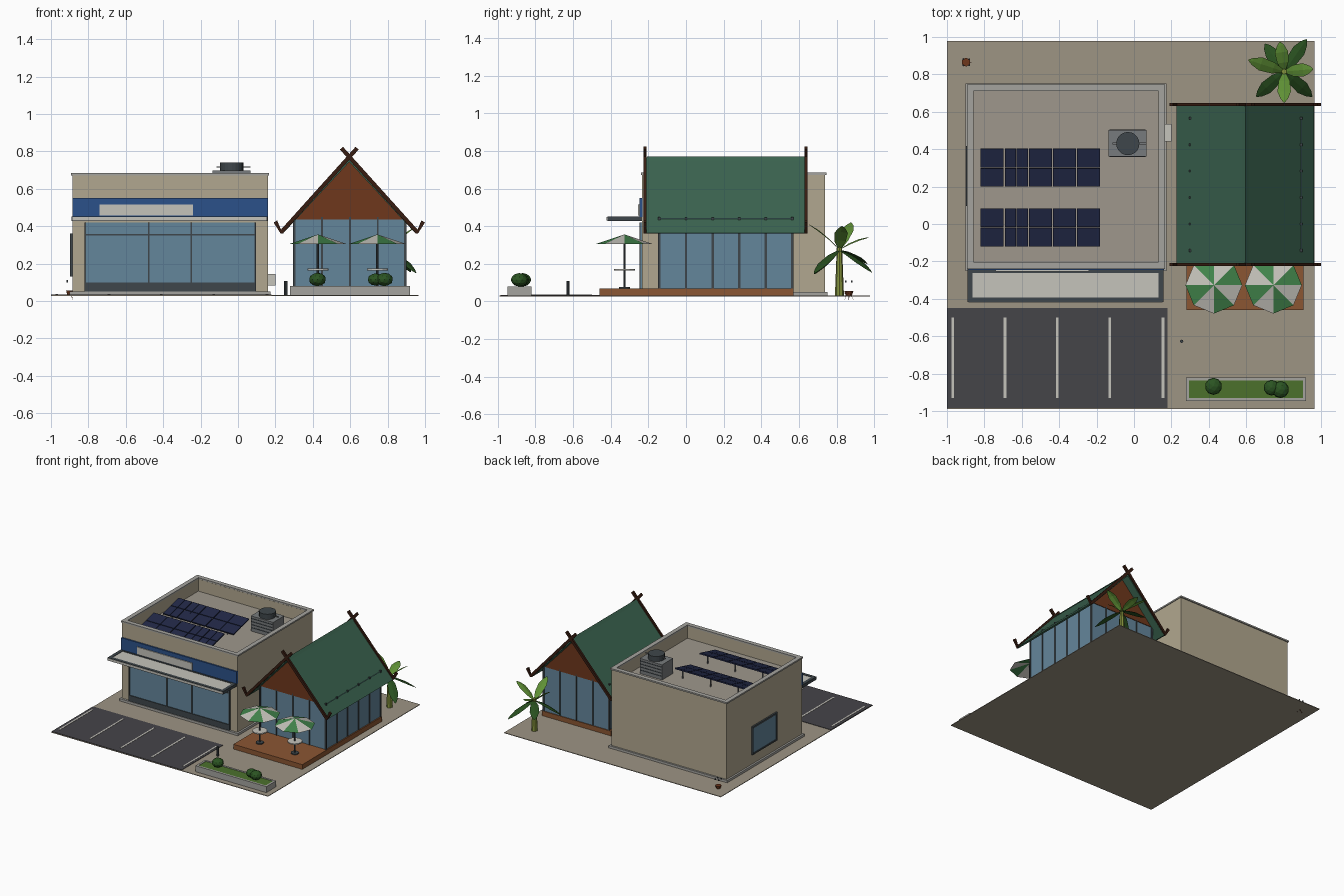
import bpy, bmesh, math
from mathutils import Vector, Matrix

if "Cube" in bpy.data.objects:
    bpy.data.objects.remove(bpy.data.objects["Cube"])

def mat(name, hexcode):
    c = [int(hexcode[i:i + 2], 16) / 255 for i in (0, 2, 4)]
    m = bpy.data.materials.new(name)
    m.diffuse_color = [v ** 2.2 for v in c] + [1]
    m.use_nodes = True
    m.node_tree.nodes["Principled BSDF"].inputs["Base Color"].default_value = m.diffuse_color
    return m

M = {k: mat(k, h) for k, h in dict(
    beige="b0a68e", pave="9c9383", asphalt="47464a", white="c4c2ba", trim="a3a29d", dark="41484c",
    glass="64859a", blue="2f5288", panel="262c48", roofgreen="3d6350", timber="6e3a22", beam="3a2218",
    deck="8a5736", grass="4d7030", bush="2f5527", leaf="5f8f38", leafdark="2c5024", trunk="84913f",
    canopygreen="43824c", roofgrey="9d968b", metal="777a7c").items()}

def build(name, bm, *mats):
    bmesh.ops.recalc_face_normals(bm, faces=bm.faces)
    me = bpy.data.meshes.new(name)
    bm.to_mesh(me)
    bm.free()
    for m in mats:
        me.materials.append(M[m])
    ob = bpy.data.objects.new(name, me)
    bpy.context.collection.objects.link(ob)
    return ob

def boxes(name, m, *items):
    """Each item is x0, x1, y0, y1, z0, z1."""
    bm = bmesh.new()
    for x0, x1, y0, y1, z0, z1 in items:
        T = Matrix.Translation(((x0 + x1) / 2, (y0 + y1) / 2, (z0 + z1) / 2))
        bmesh.ops.create_cube(bm, size=1, matrix=T @ Matrix.Diagonal((x1 - x0, y1 - y0, z1 - z0, 1)))
    return build(name, bm, m)

def frame(name, m, x0, x1, y0, y1, z0, z1, t):
    return boxes(name, m, (x0, x1, y0, y0 + t, z0, z1), (x0, x1, y1 - t, y1, z0, z1),
                 (x0, x0 + t, y0 + t, y1 - t, z0, z1), (x1 - t, x1, y0 + t, y1 - t, z0, z1))

def cone(name, m, x, y, z0, z1, r0, r1, n=12):
    bm = bmesh.new()
    bmesh.ops.create_cone(bm, cap_ends=True, segments=n, radius1=r0, radius2=r1, depth=z1 - z0,
                          matrix=Matrix.Translation((x, y, (z0 + z1) / 2)))
    return build(name, bm, m)

def prism(name, m, pts, y0, y1):
    """Extrude an xz outline along y."""
    bm = bmesh.new()
    f = bm.faces.new([bm.verts.new((x, y0, z)) for x, z in pts])
    r = bmesh.ops.extrude_face_region(bm, geom=[f])
    bmesh.ops.translate(bm, vec=(0, y1 - y0, 0), verts=[v for v in r["geom"] if isinstance(v, bmesh.types.BMVert)])
    return build(name, bm, m)

# Site
boxes("ground", "pave", (-1, .965, -.99, .978, .026, .031))
boxes("parking", "asphalt", (-1, .18, -.985, -.45, .029, .034))
boxes("parking_lines", "white", *[(x - .007, x + .007, -.93, -.5, .032, .036) for x in (-.97, -.69, -.41, -.13, .155)])

# Shop body with parapet roof
boxes("shop_body", "beige", (-.885, .16, -.235, .738, .03, .57))
frame("parapet", "beige", -.885, .16, -.235, .738, .57, .672, .028)
frame("parapet_cap", "trim", -.893, .166, -.24, .747, .672, .684, .036)
boxes("roof_deck", "roofgrey", (-.857, .132, -.207, .71, .568, .574))
boxes("plinth", "trim", (-.9, .175, -.252, .752, .03, .05))
boxes("shop_glass", "glass", (-.82, .095, -.241, -.23, .05, .42))
boxes("shop_frames", "dark", (-.82, .095, -.247, -.235, .05, .098), (-.82, .095, -.246, -.235, .35, .358),
      *[(x - .004, x + .004, -.246, -.235, .05, .42) for x in (-.816, -.476, -.25, .091)])
boxes("fascia_band", "blue", (-.886, .161, -.247, -.23, .45, .55))
boxes("blank_sign", "white", (-.74, -.24, -.254, -.24, .457, .516))
frame("canopy_frame", "dark", -.89, .157, -.418, -.235, .428, .452, .026)
boxes("canopy_panel", "white", (-.866, .133, -.394, -.25, .432, .449))
boxes("canopy_edge", "white", (-.885, .152, -.421, -.416, .431, .449))
boxes("side_window", "glass", (-.893, -.88, .1, .415, .13, .355))
boxes("side_window_frame", "dark", (-.898, -.88, .096, .108, .13, .36), (-.898, -.88, .407, .417, .13, .36),
      (-.898, -.88, .1, .415, .345, .36), (-.898, -.88, .1, .415, .13, .142))
boxes("wall_unit", "white", (.155, .2, .44, .535, .083, .145))

# Roof equipment
boxes("roof_unit", "metal", (-.135, .067, .36, .503, .57, .698))
boxes("roof_unit_louvres", "dark", *[(-.13, .062, .357, .506, z, z + .006) for z in (.6, .625, .65, .675)])
cone("roof_fan", "dark", -.033, .43, .698, .74, .062, .062, 20)
boxes("roof_fan_guard", "metal", (-.115, .067, .425, .435, .714, .719))
for row, y in (("back", .302), ("front", -.017)):
    p = boxes("solar_panels_" + row, "panel", *[(-.82 + .129 * i + dx, -.82 + .129 * i + dx + .061, yy, yy + .101, -.005, .005)
              for i in range(5) for dx in (0, .062) for yy in (-.104, .002)])
    p.matrix_world = Matrix.Translation((0, y, .618)) @ Matrix.Rotation(math.radians(14), 4, 'X')
    boxes("solar_legs_" + row, "metal", *[(x, x + .008, y + dy, y + dy + .008, .57, z)
          for x in (-.75, -.5, -.25) for dy, z in ((.085, .637), (-.09, .595))])

# Glass pavilion
CX, RZ, SL = .595, .765, 1.09
boxes("deck", "deck", (.28, .905, -.46, .572, .03, .07))
boxes("pavilion_glass", "glass", (.302, .895, -.143, .565, .07, .44))
ys, xs = [-.141 + .1413 * i for i in range(6)], [.3 + .149 * i for i in range(5)]
boxes("pavilion_posts", "dark", *[(x - .006, x + .006, y - .006, y + .006, .07, .447) for x in (.301, .894) for y in ys],
      *[(x - .005, x + .005, y - .006, y + .006, .07, .45) for y in (-.143, .565) for x in xs])
prism("gable_infill", "timber", [(CX - .297, .435), (CX + .297, .435), (CX, RZ - .015)], -.148, .57)
for side, s in (("left", -1), ("right", 1)):
    prism("roof_slope_" + side, "roofgreen", [(CX, RZ), (CX + s * .368, RZ - .368 * SL),
          (CX + s * .355, RZ - .368 * SL - .004), (CX, RZ - .022)], -.212, .637)
    # Crossing bargeboards with upturned ends
    path = [Vector((CX - s * .042, RZ + .052)), Vector((CX + s * .363, RZ - .363 * SL)), Vector((CX + s * .395, .425))]
    a, b = .011 * Vector((s * SL, 1)).normalized(), .011 * Vector((s * -.8, .45)).normalized()
    outline = [path[0] + a, path[1] + a * .8 + Vector((-s * .004, .006)), path[2] + b,
               path[2] - b, path[1] - a + Vector((s * .012, -.002)), path[1] - a, path[0] - a]
    for end, y in (("front", -.217), ("back", .638)):
        prism(f"bargeboard_{side}_{end}", "beam", outline, y - .008, y + .008)
prism("ridge_cap", "roofgreen", [(CX - .018, RZ - .016), (CX, RZ + .006), (CX + .018, RZ - .016)], -.208, .632)

# Parasols with tables
for i, x in enumerate((.427, .745)):
    bm = bmesh.new()
    rim = [bm.verts.new((x + .152 * math.cos(k * math.pi / 4), -.327 + .152 * math.sin(k * math.pi / 4), .305)) for k in range(8)]
    top = bm.verts.new((x, -.327, .356))
    for k in range(8):
        bm.faces.new((rim[k], rim[(k + 1) % 8], top)).material_index = k % 2
    build(f"parasol_{i}", bm, "canopygreen", "white")
    cone(f"parasol_pole_{i}", "dark", x, -.327, .07, .35, .006, .006, 8)
    cone(f"table_{i}", "white", x, -.327, .164, .173, .056, .056, 12)
    cone(f"table_base_{i}", "dark", x, -.327, .07, .078, .03, .03, 12)

# Planter and bushes
frame("planter", "trim", .278, .92, -.947, -.82, .03, .08, .016)
boxes("planter_grass", "grass", (.294, .904, -.931, -.836, .03, .077))
for i, (x, y, r) in enumerate(((.425, -.868, .046), (.735, -.875, .042), (.783, -.885, .046))):
    bm = bmesh.new()
    bmesh.ops.create_icosphere(bm, subdivisions=2, radius=r,
        matrix=Matrix.Translation((x, y, .115)) @ Matrix.Diagonal((1, 1, .78, 1)))
    build(f"bush_{i}", bm, "bush")

# Bollard lamp
cone("bollard", "dark", .255, -.627, .03, .108, .009, .009, 8)

# Banana palm: folded leaves given by angle, reach, tip height
cone("palm_trunk", "trunk", .803, .815, .03, .29, .024, .014, 8)
leaves = [(5, .155, .4), (55, .21, .155), (98, .16, .34), (125, .18, .2), (162, .2, .42), (222, .2, .145), (270, .165, .41), (318, .2, .15)]
for i, (ang, reach, z) in enumerate(leaves):
    base = Vector((.803, .815, .275))
    out = Vector((math.cos(math.radians(ang)), math.sin(math.radians(ang)), 0))
    side = Vector((-out.y, out.x, 0))
    tip = base + out * reach + Vector((0, 0, z - .275))
    bm = bmesh.new()
    rows = []
    for t, w in ((0, .006), (.3, .03), (.65, .036), (.88, .02), (1, .003)):
        c = base.lerp(tip, t) + Vector((0, 0, .06 * t * (1 - t)))
        rows.append([bm.verts.new(c + side * w * q - Vector((0, 0, .2 * w * abs(q)))) for q in (-1, 0, 1)])
    for r0, r1 in zip(rows, rows[1:]):
        for k in (0, 1):
            bm.faces.new((r0[k], r0[k + 1], r1[k + 1], r1[k]))
    build(f"palm_leaf_{i}", bm, ("leaf", "leafdark")[i % 2])

# Small potted plant behind the shop
cone("small_pot", "timber", -.898, .865, .03, .055, .016, .024, 6)
bm = bmesh.new()
for k in range(6):
    d = Vector((math.cos(k * math.pi / 3), math.sin(k * math.pi / 3), 0))
    s, c = Vector((-d.y, d.x, 0)) * .006, Vector((-.898, .865, 0))
    bm.faces.new([bm.verts.new(v) for v in (c + s + Vector((0, 0, .055)), c - s + Vector((0, 0, .055)),
                                            c + d * .03 + Vector((0, 0, .004 if k % 2 else .04)))])
build("small_pot_fronds", bm, "timber")
boxes("small_pot_buds", "dark", *[(-.898 + dx - .004, -.898 + dx + .004, .865 + dy - .004, .865 + dy + .004, .1, .112)
      for dx, dy in ((.016, .016), (-.016, .016), (.016, -.016), (-.016, -.016))])
